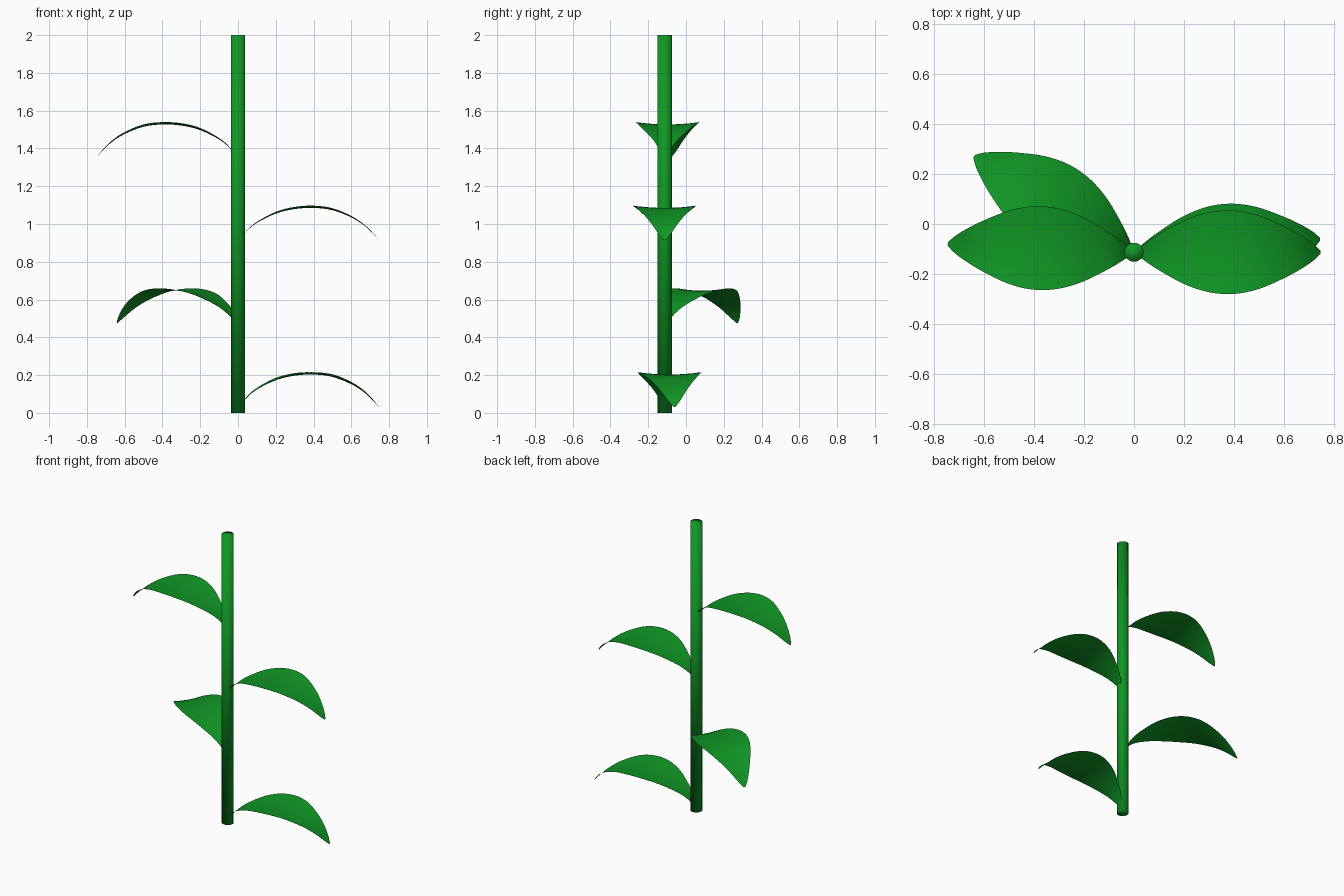
import bpy, math
from mathutils import Matrix, Vector

cube = bpy.data.objects.get("Cube")
if cube:
    bpy.data.objects.remove(cube, do_unlink=True)

green = bpy.data.materials.new("leaf green")
green.use_nodes = True
colour = (0.005, 0.31, 0.018, 1)
green.diffuse_color = colour
green.node_tree.nodes["Principled BSDF"].inputs["Base Color"].default_value = colour

STEM_Y = -0.113

# Stem: smooth all over, so the rims shade softly
bpy.ops.mesh.primitive_cylinder_add(vertices=32, radius=0.038, depth=2, location=(0, STEM_Y, 1))
stem = bpy.context.object
stem.name = "stem"
stem.data.materials.append(green)
bpy.ops.object.shade_smooth()

# Leaf stations: distance from the stem, height, half width
STATIONS = [(0.01, 0, 0.008), (0.045, 0.047, 0.036), (0.1, 0.092, 0.072), (0.2, 0.141, 0.127),
            (0.3, 0.165, 0.16), (0.4, 0.171, 0.167), (0.5, 0.159, 0.147), (0.6, 0.121, 0.104),
            (0.67, 0.077, 0.066), (0.72, 0.03, 0.032), (0.746, 0, 0.006)]
ACROSS = 10
STEPS = 4


def spline(a, b, c, d, t):
    """Smooth curve from b to c through neighbouring stations."""
    return b + 0.5 * t * (c - a + t * (2 * a - 5 * b + 4 * c - d + t * (3 * (b - c) + d - a)))


def leaf_rows():
    pts = [Vector(p) for p in STATIONS]
    pts = [2 * pts[0] - pts[1]] + pts + [2 * pts[-1] - pts[-2]]
    rows = [spline(*pts[i:i + 4], s / STEPS) for i in range(len(pts) - 3) for s in range(STEPS)]
    return rows + [pts[-2]]


def add_leaf(name, base_z, degrees):
    # Arched sheet whose long edges lift slightly above the midrib
    verts, faces = [], []
    rows = leaf_rows()
    for x, z, half in rows:
        for j in range(ACROSS + 1):
            v = 2 * j / ACROSS - 1
            lift = 0.012 * v * v * half / 0.167
            verts.append((x, v * half, z + lift))
    n = ACROSS + 1
    for i in range(len(rows) - 1):
        for j in range(ACROSS):
            a = i * n + j
            faces.append((a, a + n, a + n + 1, a + 1))
    mesh = bpy.data.meshes.new(name)
    mesh.from_pydata(verts, [], faces)
    mesh.transform(Matrix.Rotation(math.radians(degrees), 4, "Z"))
    mesh.materials.append(green)
    mesh.shade_smooth()
    leaf = bpy.data.objects.new(name, mesh)
    leaf.location = (0, STEM_Y, base_z)
    bpy.context.collection.objects.link(leaf)


# Leaves alternate up the stem
add_leaf("bottom_leaf", 0.032, 4)
add_leaf("lower_leaf", 0.476, 149)
add_leaf("middle_leaf", 0.914, 0)
add_leaf("top_leaf", 1.356, 177.5)
